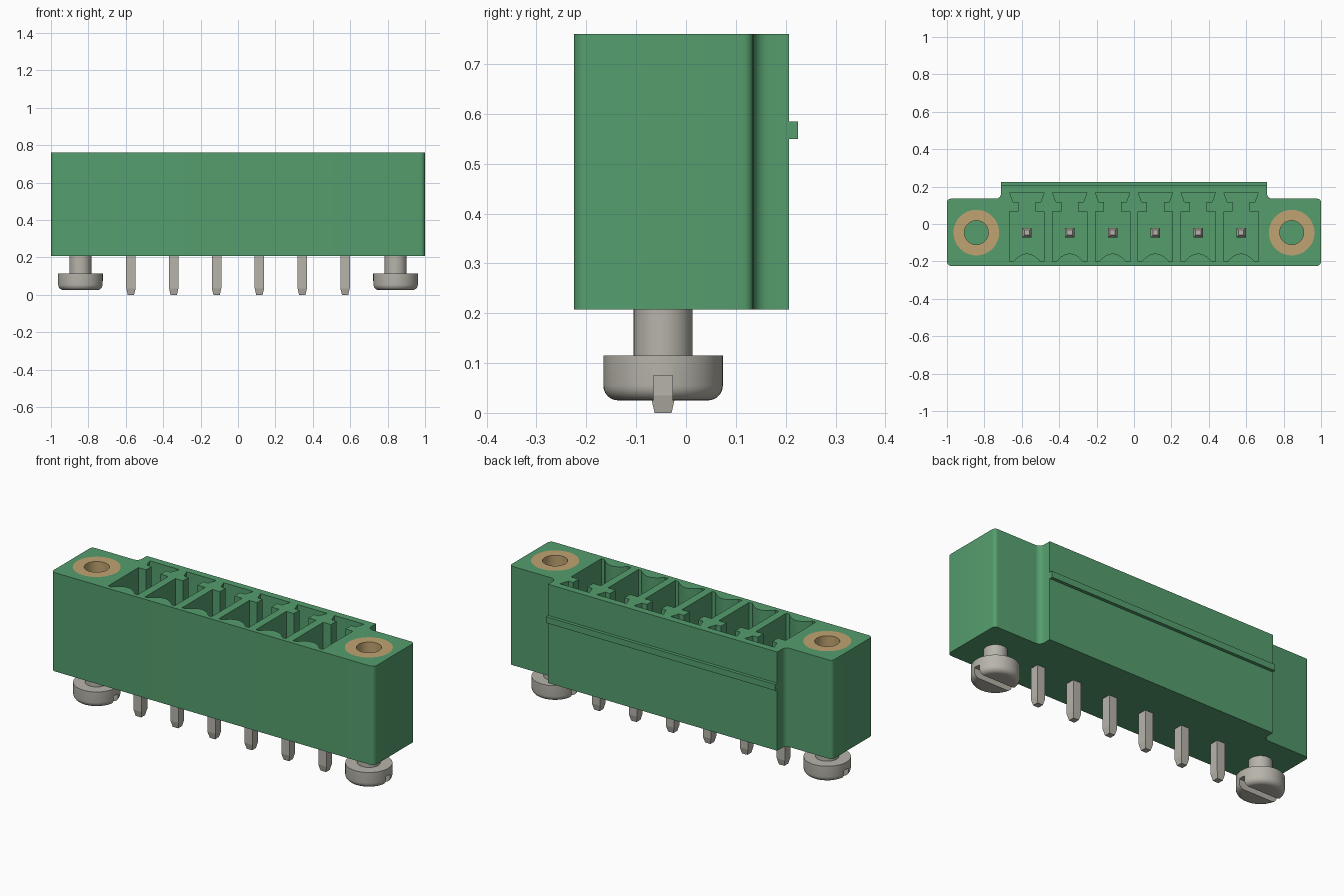
import bpy, bmesh, math
from mathutils import Vector, Matrix

cube = bpy.data.objects.get("Cube")
if cube:
    bpy.data.objects.remove(cube, do_unlink=True)

BASE, TOP, FLOOR = 0.207, 0.76, 0.31
AXIS_Y = -0.046
PITCH = 0.229
SCREW_X = 0.843


def material(name, rgb, metallic=0.0):
    m = bpy.data.materials.new(name)
    m.use_nodes = True
    m.diffuse_color = (*rgb, 1)
    bsdf = m.node_tree.nodes["Principled BSDF"]
    bsdf.inputs["Base Color"].default_value = (*rgb, 1)
    bsdf.inputs["Roughness"].default_value = 0.5
    return m


GREEN = material("green plastic", (0.09, 0.34, 0.155))
STEEL = material("pale steel", (0.47, 0.455, 0.40))
BRASS = material("brass", (0.53, 0.37, 0.165))


def finish(name, bm, mat):
    bmesh.ops.recalc_face_normals(bm, faces=bm.faces)
    mesh = bpy.data.meshes.new(name)
    bm.to_mesh(mesh)
    bm.free()
    mesh.materials.append(mat)
    obj = bpy.data.objects.new(name, mesh)
    bpy.context.collection.objects.link(obj)
    return obj


def smooth(obj):
    bpy.ops.object.select_all(action="DESELECT")
    obj.select_set(True)
    bpy.context.view_layer.objects.active = obj
    bpy.ops.object.shade_smooth_by_angle(angle=math.radians(35))


def rounded(corners, steps=6):
    """Outline from (x, y, radius) corners, with tangent arcs."""
    out = []
    for i, (x, y, r) in enumerate(corners):
        p = Vector((x, y))
        if r == 0:
            out.append(p)
            continue
        a = (Vector(corners[i - 1][:2]) - p).normalized()
        b = (Vector(corners[(i + 1) % len(corners)][:2]) - p).normalized()
        centre = p + (a + b) * r
        for k in range(steps + 1):
            t = k / steps * math.pi / 2
            out.append(centre - b * r * math.cos(t) - a * r * math.sin(t))
    return out


def prism(name, outline, z0, z1, mat):
    bm = bmesh.new()
    face = bm.faces.new([bm.verts.new((p[0], p[1], z0)) for p in outline])
    new = bmesh.ops.extrude_face_region(bm, geom=[face])["geom"]
    bmesh.ops.translate(bm, vec=(0, 0, z1 - z0),
                        verts=[v for v in new if isinstance(v, bmesh.types.BMVert)])
    return finish(name, bm, mat)


def box(name, x0, x1, y0, y1, z0, z1, mat):
    return prism(name, [(x0, y0), (x1, y0), (x1, y1), (x0, y1)], z0, z1, mat)


def lathe(name, profile, x, mat, closed=False, steps=48):
    bm = bmesh.new()
    verts = [bm.verts.new((r, 0, z)) for r, z in profile]
    pairs = list(zip(verts, verts[1:])) + ([(verts[-1], verts[0])] if closed else [])
    edges = [bm.edges.new(p) for p in pairs]
    bmesh.ops.spin(bm, geom=verts + edges, cent=(0, 0, 0), axis=(0, 0, 1),
                   angle=math.tau, steps=steps, use_duplicate=False)
    bmesh.ops.remove_doubles(bm, verts=bm.verts, dist=1e-5)
    bmesh.ops.translate(bm, verts=bm.verts, vec=(x, AXIS_Y, 0))
    return finish(name, bm, mat)


def cut(obj, cutters):
    for c in cutters:
        mod = obj.modifiers.new("cut", "BOOLEAN")
        mod.operation, mod.solver, mod.object = "DIFFERENCE", "EXACT", c
    bpy.context.view_layer.update()
    graph = bpy.context.evaluated_depsgraph_get()
    mesh = bpy.data.meshes.new_from_object(obj.evaluated_get(graph))
    obj.modifiers.clear()
    obj.data = mesh
    for c in cutters:
        bpy.data.objects.remove(c, do_unlink=True)


# Housing with narrower ears at both ends
right = [(1, -0.225, 0.025), (1, 0.135, 0.02), (0.71, 0.135, 0.03), (0.71, 0.207, 0)]
left = [(-x, y, r) for x, y, r in reversed(right)]
housing = prism("housing", rounded(right + left), BASE, TOP, GREEN)

# Contact chambers: keyed slot at the back, arched guide at the front
pin_xs = [(i - 2.5) * PITCH for i in range(6)]
half = [(0.092, -0.2), (0.092, 0.068), (0.045, 0.068), (0.045, 0.118),
        (0.074, 0.118), (0.092, 0.168)]
arch = []
for k in range(11):
    t = k / 10 * 2 - 1
    arch.append((0.072 * t, -0.2 + 0.042 * (1 - t * t)))
chamber = arch + half + [(-x, y) for x, y in reversed(half)]
cutters = [prism("chamber_cutter", [(x + px, y) for x, y in chamber], FLOOR, TOP + 0.1, GREEN)
           for px in pin_xs]

# Sockets for the threaded inserts
for s in (-1, 1):
    cutters.append(lathe("socket_cutter", [(0, 0.4), (0.122, 0.4), (0.122, 0.9), (0, 0.9)],
                         s * SCREW_X, GREEN))
cut(housing, cutters)
smooth(housing)

# Latching rib along the back
box("latch_rib", -0.71, 0.71, 0.2, 0.225, 0.55, 0.585, GREEN)

# Contact pins, tapered at both ends
for px in pin_xs:
    bm = bmesh.new()
    rings = []
    for z, w in ((0, 0.017), (0.035, 0.025), (0.6, 0.025), (0.62, 0.014)):
        rings.append([bm.verts.new((px + a * w, AXIS_Y + b * w, z))
                      for a, b in ((-1, -1), (1, -1), (1, 1), (-1, 1))])
    for lo, hi in zip(rings, rings[1:]):
        for i in range(4):
            j = (i + 1) % 4
            bm.faces.new((lo[i], lo[j], hi[j], hi[i]))
    bm.faces.new(rings[0])
    bm.faces.new(rings[-1])
    finish("contact_pin", bm, STEEL)

# Threaded inserts and slotted screws
for s, side in ((-1, "right"), (1, "left")):
    x = s * SCREW_X
    insert = lathe(side + "_insert", [(0.064, 0.4), (0.122, 0.4), (0.122, TOP), (0.064, TOP)],
                   x, BRASS, closed=True)
    smooth(insert)
    r, fillet = 0.12, 0.03
    profile = [(0, 0.025)]
    for k in range(7):
        t = k / 6 * math.pi / 2
        profile.append((r - fillet + fillet * math.sin(t), 0.025 + fillet * (1 - math.cos(t))))
    profile += [(r, 0.115), (0.059, 0.115), (0.059, BASE + 0.01), (0, BASE + 0.01)]
    screw = lathe(side + "_screw", profile, x, STEEL)
    cut(screw, [box("slot_cutter", x - 0.2, x + 0.2, AXIS_Y - 0.019, AXIS_Y + 0.019,
                    -0.05, 0.075, STEEL)])
    smooth(screw)
